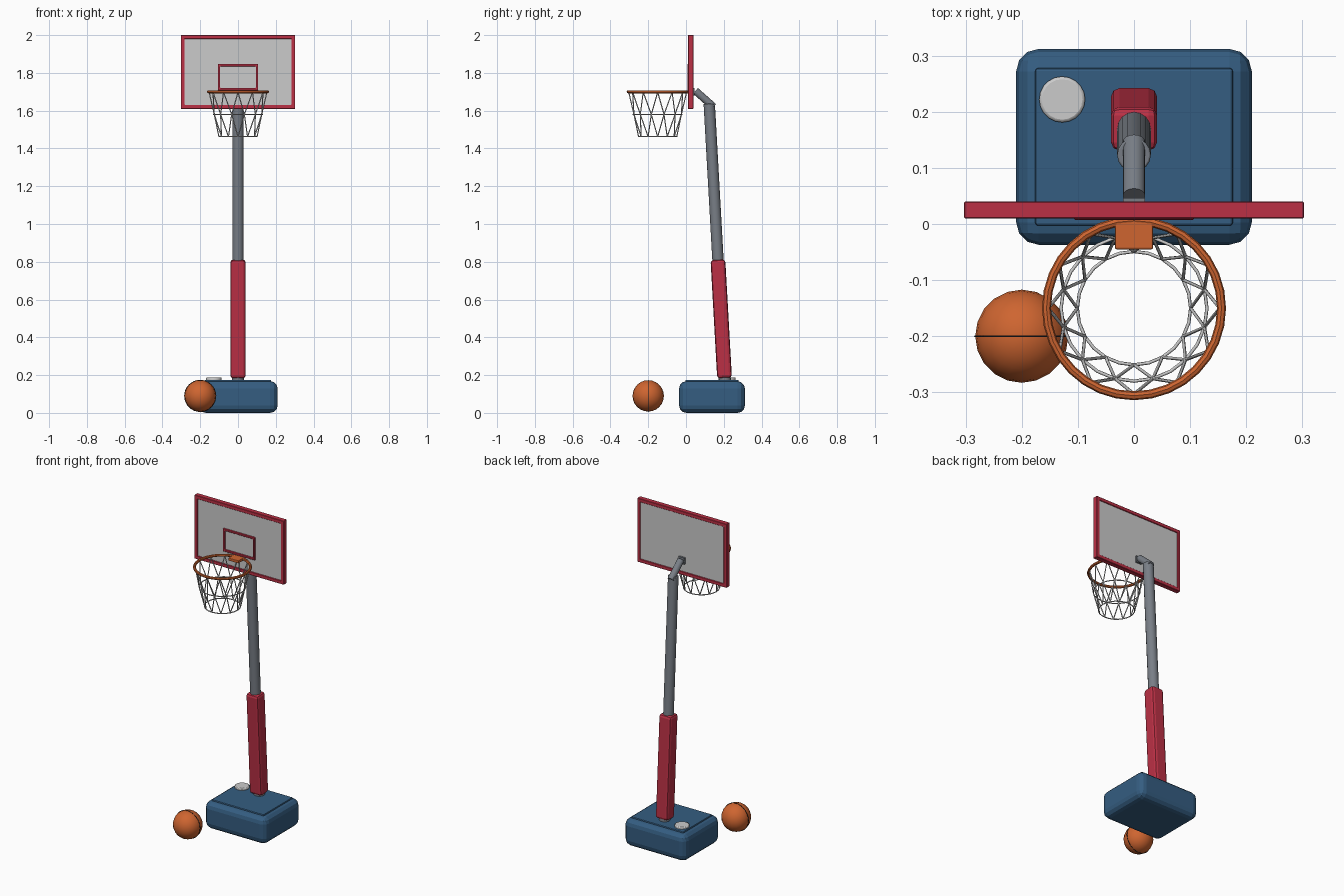
import bpy, bmesh
from math import sin, cos, pi, atan2, hypot

if "Cube" in bpy.data.objects:
    bpy.data.objects.remove(bpy.data.objects["Cube"])


def material(name, rgb):
    m = bpy.data.materials.new(name)
    m.diffuse_color = (*rgb, 1)
    m.use_nodes = True
    m.node_tree.nodes["Principled BSDF"].inputs["Base Color"].default_value = m.diffuse_color
    return m


RED = material("red", (0.50, 0.03, 0.06))
BLUE = material("blue", (0.035, 0.11, 0.22))
ORANGE = material("orange", (0.62, 0.13, 0.03))
STEEL = material("steel", (0.19, 0.21, 0.24))
BLACK = material("black", (0.01, 0.01, 0.01))


def finish(name, mat=None, bevel=0, segments=2, angle=40):
    o = bpy.context.object
    o.name = name
    if mat:
        o.data.materials.append(mat)
    if bevel:
        b = o.modifiers.new("bevel", 'BEVEL')
        b.width, b.segments = bevel, segments
    if angle:
        bpy.ops.object.shade_smooth_by_angle(angle=angle * pi / 180)
    return o


def box(name, lo, hi, mat=None, bevel=0, segments=2):
    bpy.ops.mesh.primitive_cube_add(
        size=1, location=[(a + b) / 2 for a, b in zip(lo, hi)])
    bpy.context.object.scale = [b - a for a, b in zip(lo, hi)]
    bpy.ops.object.transform_apply(location=False, rotation=False, scale=True)
    return finish(name, mat, bevel, segments, 0)


def between(a, b):
    """Midpoint, tilt and length of a part running from a to b in the y-z plane."""
    dy, dz = b[0] - a[0], b[1] - a[1]
    return ((0, (a[0] + b[0]) / 2, (a[1] + b[1]) / 2),
            (atan2(-dy, dz), 0, 0), hypot(dy, dz))


def tube(name, a, b, radius, mat, sides=16, bevel=0):
    loc, rot, length = between(a, b)
    bpy.ops.mesh.primitive_cylinder_add(
        vertices=sides, radius=radius, depth=length, location=loc, rotation=rot)
    return finish(name, mat, bevel)


def frame(name, x, z0, z1, y0, y1, w, mat):
    """Rectangular frame in the x-z plane with bars of width w."""
    bm = bmesh.new()
    rings = []
    for y in (y0, y1):
        for i in (0, w):
            rings.append([bm.verts.new(p) for p in (
                (-x + i, y, z0 + i), (x - i, y, z0 + i),
                (x - i, y, z1 - i), (-x + i, y, z1 - i))])
    fo, fi, bo, bi = rings
    for p, q in ((fo, fi), (fi, bi), (bi, bo), (bo, fo)):
        for k in range(4):
            n = (k + 1) % 4
            bm.faces.new((p[k], p[n], q[n], q[k]))
    bmesh.ops.recalc_face_normals(bm, faces=bm.faces[:])
    me = bpy.data.meshes.new(name)
    bm.to_mesh(me)
    bm.free()
    o = bpy.data.objects.new(name, me)
    me.materials.append(mat)
    bpy.context.collection.objects.link(o)
    b = o.modifiers.new("bevel", 'BEVEL')
    b.width, b.segments = 0.002, 1
    return o


# Base tank, raised lid and filler cap
box("base", (-0.21, -0.037, 0), (0.21, 0.312, 0.168), BLUE, 0.04, 3)
box("base_lid", (-0.176, -0.003, 0.15), (0.176, 0.278, 0.175), BLUE, 0.005)
bpy.ops.mesh.primitive_cylinder_add(
    vertices=20, radius=0.041, depth=0.025, location=(-0.128, 0.222, 0.175))
finish("filler_cap", None, 0.005)

# Leaning pole: collar, padded sleeve, upper pole
tube("pole_collar", (0.206, 0.16), (0.204, 0.21), 0.032, STEEL)
loc, rot, length = between((0.204, 0.185), (0.169, 0.81))
bpy.ops.mesh.primitive_cube_add(size=1, location=loc, rotation=rot)
bpy.context.object.scale = (0.082, 0.078, length)
bpy.ops.object.transform_apply(location=False, rotation=False, scale=True)
finish("pole_sleeve", RED, 0.015, 2, 0)
tube("upper_pole", (0.172, 0.76), (0.123, 1.637), 0.03, STEEL, bevel=0.003)
tube("board_arm", (0.05, 1.705), (0.146, 1.62), 0.02, STEEL)
box("arm_plate", (-0.02, 0.03, 1.68), (0.02, 0.046, 1.72), STEEL)

# Backboard
box("backboard_panel", (-0.29, 0.015, 1.62), (0.29, 0.035, 1.99))
frame("backboard_frame", 0.303, 1.61, 2.0, 0.01, 0.04, 0.021, RED)
frame("target_frame", 0.107, 1.708, 1.848, 0.007, 0.018, 0.013, RED)

# Rim and its bracket
CY, RZ = -0.15, 1.70
bpy.ops.mesh.primitive_torus_add(
    location=(0, CY, RZ), major_radius=0.156, minor_radius=0.008,
    major_segments=32, minor_segments=8)
finish("rim", ORANGE)
box("rim_bracket", (-0.034, -0.045, 1.69), (0.034, 0.012, 1.707), ORANGE, 0.003)

# Net: diamond strands and two hoops, as one bevelled curve
N = 12
levels = [(0.153, 1.698), (0.130, 1.58), (0.101, 1.462)]
net = bpy.data.curves.new("net", 'CURVE')
net.dimensions = '3D'
net.bevel_depth = 0.003
net.bevel_resolution = 1


def net_point(k, level):
    r, z = levels[level]
    a = 2 * pi * k / N
    return (r * cos(a), CY + r * sin(a), z, 1)


def strand(points, closed=False):
    s = net.splines.new('POLY')
    s.points.add(len(points) - 1)
    for p, co in zip(s.points, points):
        p.co = co
    s.use_cyclic_u = closed


for k in range(N):
    for d in (-0.5, 0.5):
        strand([net_point(k, 0), net_point(k + d, 1), net_point(k, 2)])
for level in (1, 2):
    strand([net_point(k / 2, level) for k in range(2 * N)], True)
bpy.context.collection.objects.link(bpy.data.objects.new("net", net))

# Ball with its seam
bpy.ops.mesh.primitive_uv_sphere_add(
    segments=20, ring_count=12, radius=0.083, location=(-0.2, -0.2, 0.09))
finish("ball", ORANGE)
bpy.ops.mesh.primitive_torus_add(
    location=(-0.2, -0.2, 0.09), rotation=(pi / 2, 0, 0), major_radius=0.083,
    minor_radius=0.002, major_segments=32, minor_segments=6)
finish("ball_seam", BLACK)
